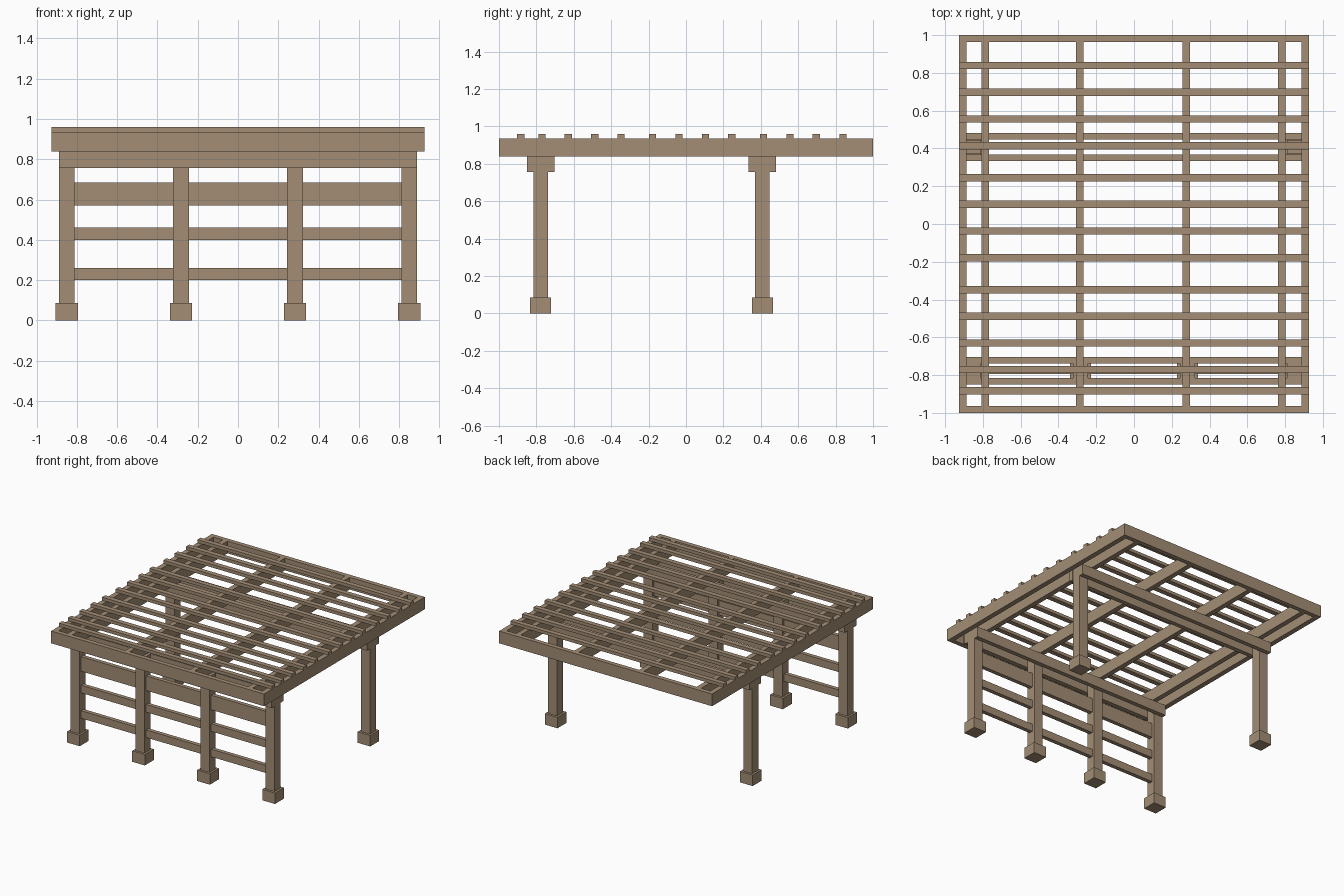
import bpy

if "Cube" in bpy.data.objects:
    bpy.data.objects.remove(bpy.data.objects["Cube"])

wood = bpy.data.materials.new("weathered_wood")
wood.diffuse_color = (0.366, 0.27, 0.178, 1)
wood.use_nodes = True
wood.node_tree.nodes["Principled BSDF"].inputs["Base Color"].default_value = wood.diffuse_color


def box(name, x, y, z):
    """Axis-aligned timber given its (min, max) extents."""
    bpy.ops.mesh.primitive_cube_add(
        size=1, location=[(a + b) / 2 for a, b in (x, y, z)])
    ob = bpy.context.object
    ob.name = name
    ob.scale = [b - a for a, b in (x, y, z)]
    bpy.ops.object.transform_apply(location=False, rotation=False, scale=True)
    ob.data.materials.append(wood)
    return ob


def around(c, half):
    return (c - half, c + half)


HALF_X = 0.927
FRONT_Y, BACK_Y = -0.777, 0.408
FRAME_Z = (0.839, 0.935)

# Posts on square footings: four in front, two at the back
for row, y, xs in (("front", FRONT_Y, (-0.85, -0.283, 0.283, 0.85)),
                   ("back", BACK_Y, (-0.85, 0.85))):
    for x in xs:
        box(row + "_post", around(x, 0.039), around(y, 0.038), (0.08, 0.839))
        box(row + "_footing", around(x, 0.055), around(y, 0.056), (0, 0.086))
    # Paired beams clamping the post tops
    for side in (-1, 1):
        box(row + "_beam", (-0.889, 0.889),
            around(y + side * 0.0565, 0.0175), (0.757, 0.839))

# Horizontal rails between the front posts
for z0, z1 in ((0.2, 0.26), (0.4, 0.46), (0.57, 0.627), (0.627, 0.685)):
    box("front_rail", (-0.83, 0.83), around(FRONT_Y, 0.016), (z0, z1))

# Roof frame
for s in (-1, 1):
    box("frame_side", around(s * 0.907, 0.02), (-1, 1), FRAME_Z)
    box("frame_end", (-0.887, 0.887), around(s * 0.982, 0.018), FRAME_Z)

# Rafters running front to back
for x in (-0.787, -0.287, 0.277, 0.783):
    box("rafter", around(x, 0.02), (-0.964, 0.964), FRAME_Z)

# Slats across the top
for y in (-0.883, -0.77, -0.63, -0.488, -0.348, -0.179, -0.037,
          0.104, 0.245, 0.414, 0.556, 0.697, 0.839):
    box("roof_slat", (-HALF_X, HALF_X), around(y, 0.0195), (0.935, 0.96))
